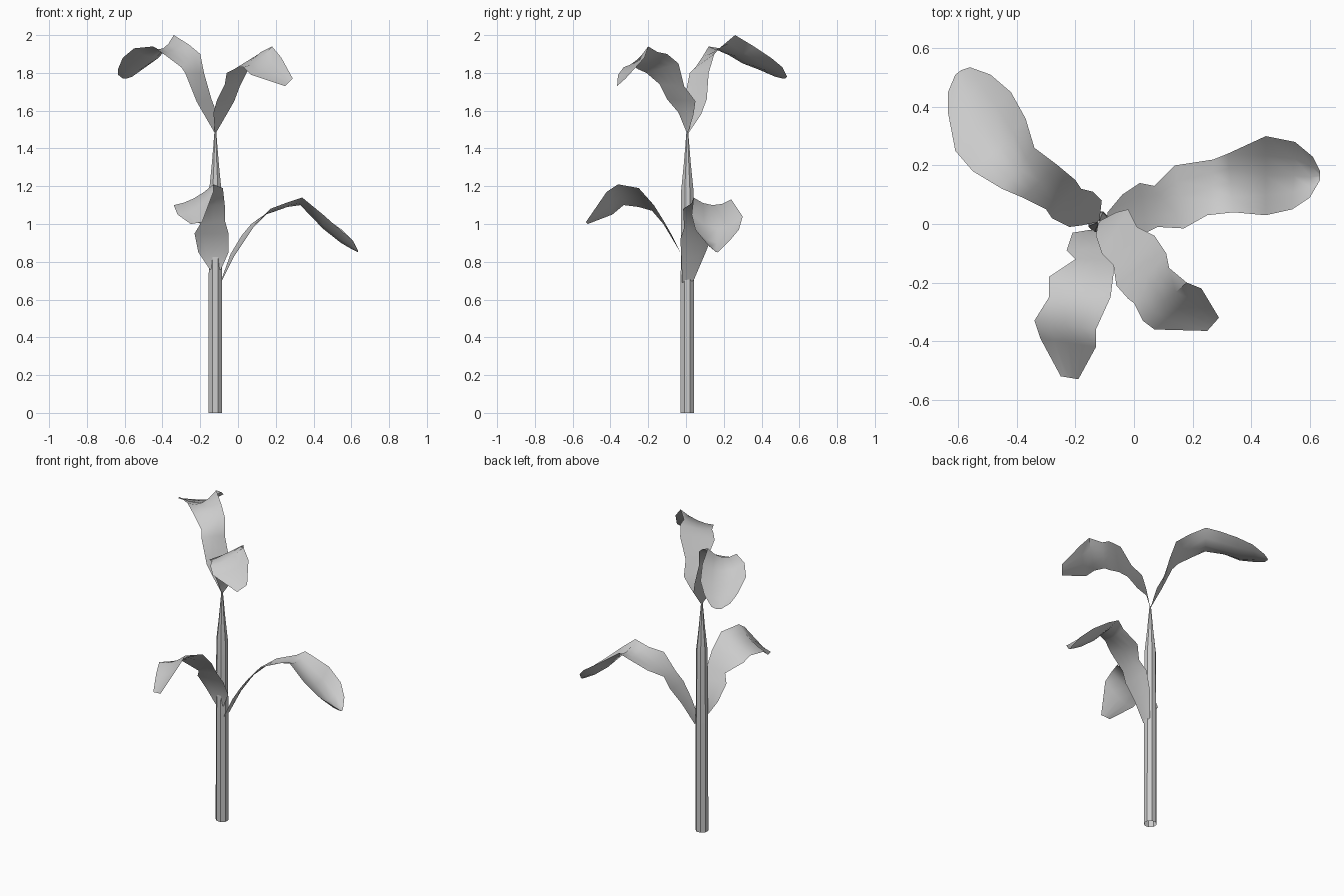
import bpy, bmesh, math


def finish(bm, name, angle):
    me = bpy.data.meshes.new(name)
    bm.to_mesh(me)
    bm.free()
    ob = bpy.data.objects.new(name, me)
    bpy.context.collection.objects.link(ob)
    bpy.context.view_layer.objects.active = ob
    ob.select_set(True)
    bpy.ops.object.shade_smooth_by_angle(angle=math.radians(angle))
    ob.select_set(False)


def leaf(name, rows, n=4):
    """Sheet lofted across rows of (left xyz, right xyz, midrib sag)."""
    bm = bmesh.new()
    grid = []
    for r in rows:
        a, b, sag = r[:3], r[3:6], r[6]
        line = []
        for i in range(n + 1):
            t = i / n
            p = [a[k] * (1 - t) + b[k] * t for k in range(3)]
            p[2] += sag * 4 * t * (1 - t)
            line.append(bm.verts.new(p))
        grid.append(line)
    for p, q in zip(grid, grid[1:]):
        for i in range(n):
            bm.faces.new((p[i], p[i + 1], q[i + 1], q[i]))
    bmesh.ops.remove_doubles(bm, verts=bm.verts, dist=0.0005)
    finish(bm, name, 60)


# Stem: open eight-sided tube that tapers above the lower leaves
bm = bmesh.new()
rings = []
for z, rad in [(0, .039), (.7, .038), (1.18, .035), (1.33, .019), (1.49, .005)]:
    rings.append([bm.verts.new((-.12 + rad * math.cos(math.tau * (i + .5) / 8),
                                .007 + rad * math.sin(math.tau * (i + .5) / 8), z))
                  for i in range(8)])
for p, q in zip(rings, rings[1:]):
    for i in range(8):
        j = (i + 1) % 8
        bm.faces.new((p[i], p[j], q[j], q[i]))
bm.faces.new(rings[-1])
finish(bm, "stem", 30)

# Lower leaf reaching right
leaf("lower_right_leaf", [
    (-.09, .04, .70, -.09, -.02, .69, 0),
    (-.04, .10, .84, -.02, -.025, .83, -.01),
    (.02, .14, .94, .04, -.03, .92, -.01),
    (.07, .13, 1.00, .08, -.01, .98, -.01),
    (.14, .20, 1.05, .17, -.015, 1.08, -.01),
    (.27, .22, 1.10, .25, .03, 1.11, -.015),
    (.32, .24, 1.13, .34, .04, 1.14, -.035),
    (.45, .30, 1.04, .45, .03, 1.05, -.07),
    (.55, .28, .97, .54, .05, .97, -.07),
    (.61, .23, .91, .60, .09, .92, -.05),
    (.635, .18, .86, .635, .15, .86, -.01)])

# Lower leaf reaching forward
leaf("lower_front_leaf", [
    (-.15, -.02, .76, -.09, -.02, .76, 0),
    (-.21, -.03, .85, -.05, -.03, .85, 0),
    (-.23, -.09, .95, -.05, -.08, .95, 0),
    (-.20, -.12, 1.00, -.07, -.12, 1.02, 0),
    (-.29, -.18, 1.07, -.07, -.17, 1.10, .01),
    (-.29, -.25, 1.09, -.08, -.25, 1.19, 0),
    (-.34, -.33, 1.10, -.13, -.36, 1.21, -.02),
    (-.32, -.39, 1.05, -.13, -.42, 1.17, -.03),
    (-.25, -.52, 1.00, -.19, -.53, 1.01, 0)])

# Upper leaf reaching back left
leaf("upper_back_leaf", [
    (-.122, .007, 1.48, -.118, .012, 1.48, 0),
    (-.18, -.005, 1.58, -.11, .08, 1.58, 0),
    (-.22, -.01, 1.65, -.14, .11, 1.66, 0),
    (-.28, .02, 1.80, -.18, .12, 1.80, 0),
    (-.30, .05, 1.83, -.20, .15, 1.90, 0),
    (-.38, .09, 1.89, -.26, .20, 1.95, -.01),
    (-.45, .12, 1.94, -.34, .26, 2.00, -.04),
    (-.55, .18, 1.93, -.37, .36, 1.94, -.05),
    (-.61, .25, 1.88, -.42, .45, 1.88, -.04),
    (-.635, .38, 1.82, -.49, .51, 1.83, -.02),
    (-.635, .45, 1.79, -.56, .535, 1.78, -.01),
    (-.61, .51, 1.77, -.59, .525, 1.77, 0)])

# Upper leaf reaching front right
leaf("upper_front_leaf", [
    (-.118, .01, 1.48, -.122, .005, 1.48, 0),
    (-.06, .04, 1.58, -.13, -.04, 1.59, 0),
    (-.02, .05, 1.65, -.11, -.10, 1.66, 0),
    (.01, -.01, 1.73, -.07, -.14, 1.74, 0),
    (.07, -.04, 1.85, -.06, -.21, 1.80, 0),
    (.11, -.10, 1.90, -.02, -.255, 1.82, 0),
    (.12, -.15, 1.91, .00, -.27, 1.83, -.01),
    (.18, -.20, 1.94, .03, -.33, 1.83, -.02),
    (.23, -.22, 1.88, .07, -.36, 1.79, -.02),
    (.29, -.32, 1.77, .25, -.365, 1.73, 0)])
